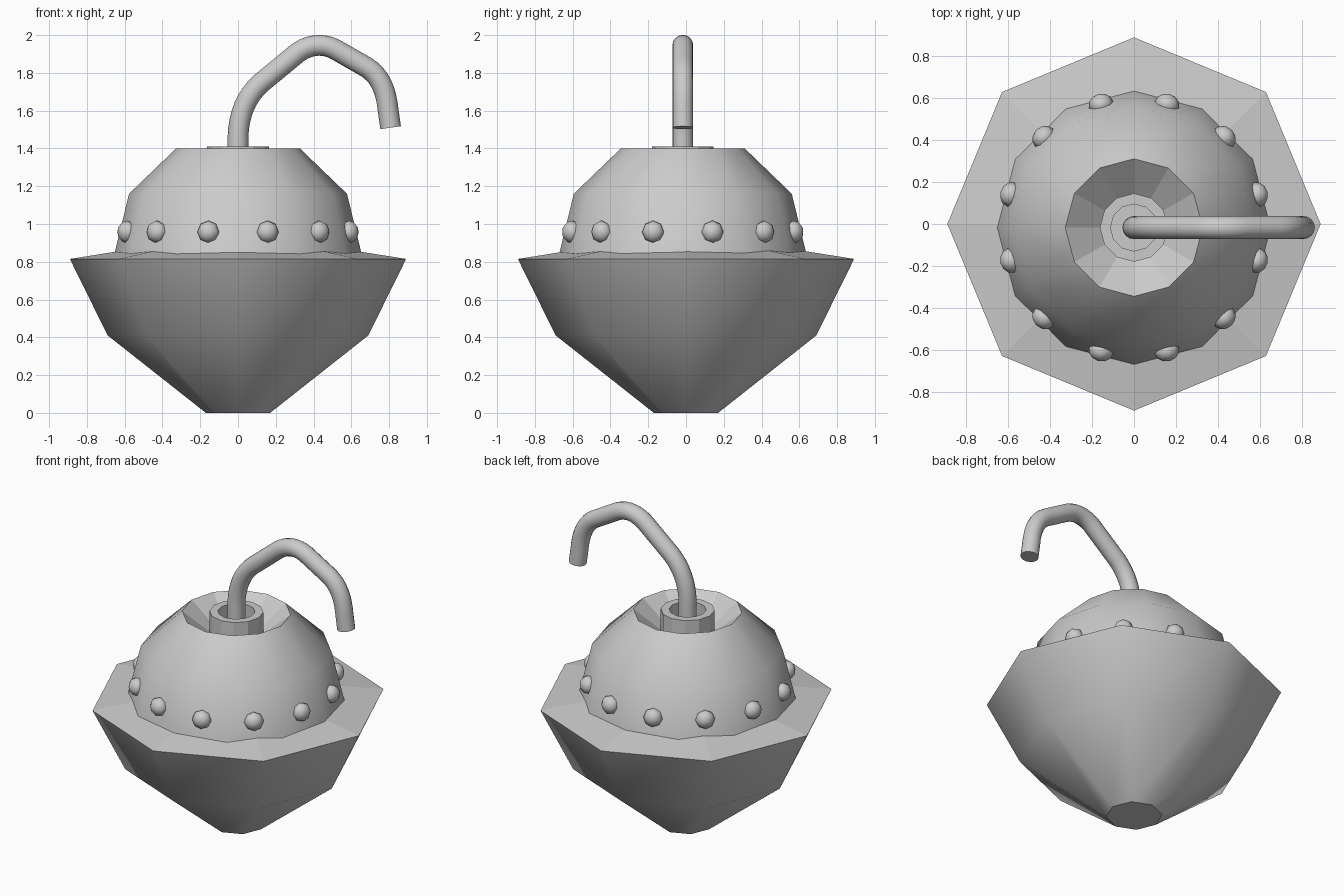
import bpy, bmesh, math
from mathutils import Vector, Matrix

if "Cube" in bpy.data.objects:
    bpy.data.objects.remove(bpy.data.objects["Cube"])

YC = -0.017  # upper parts sit slightly toward the front


def lathe(name, profile, sides, y=0.0, sharp=(), flat=(), caps=(True, True)):
    """Revolve (radius, z) points; sharp = ring indices, flat = band indices."""
    bm = bmesh.new()
    rings = []
    for r, z in profile:
        rings.append([bm.verts.new((r * math.cos(a), r * math.sin(a) + y, z))
                      for a in (2 * math.pi * i / sides for i in range(sides))])
    for b in range(len(rings) - 1):
        for i in range(sides):
            j = (i + 1) % sides
            f = bm.faces.new((rings[b][i], rings[b][j], rings[b + 1][j], rings[b + 1][i]))
            f.smooth = b not in flat
    if caps[0]:
        bm.faces.new(rings[0][::-1])
    if caps[1]:
        bm.faces.new(rings[-1])
    for k in sharp:
        for i in range(sides):
            e = bm.edges.get((rings[k][i], rings[k][(i + 1) % sides]))
            if e:
                e.smooth = False
    return finish(name, bm)


def finish(name, bm):
    me = bpy.data.meshes.new(name)
    bm.to_mesh(me)
    bm.free()
    ob = bpy.data.objects.new(name, me)
    bpy.context.collection.objects.link(ob)
    return ob


# Eight-sided lower body with a gently sloped top
lathe("lower_body", [(0.17, 0), (0.69, 0.41), (0.89, 0.815), (0.5, 0.877)], 8,
      sharp=(0, 2, 3), flat=(2,))

# Twelve-sided dome with a funnel sunk in its top
lathe("dome", [(0.662, 0.81), (0.65, 0.86), (0.577, 1.16), (0.328, 1.4), (0.14, 1.25)], 12,
      y=YC, sharp=(0, 3, 4), flat=(3,))

# Collar around the hook, hollow inside
lathe("collar", [(0.163, 1.23), (0.163, 1.41), (0.112, 1.41), (0.112, 1.28)], 12,
      y=YC, sharp=(0, 1, 2, 3), flat=(0, 1, 2))

# Rivets at the middle of each dome face
bm = bmesh.new()
for i in range(12):
    a = math.radians(15 + 30 * i)
    m = (Matrix.Translation((0.608 * math.cos(a), 0.608 * math.sin(a) + YC, 0.958))
         @ Matrix.Rotation(a, 4, 'Z') @ Matrix.Rotation(math.pi / 2, 4, 'Y')
         @ Matrix.Diagonal((1, 1, 0.85, 1)))
    bmesh.ops.create_uvsphere(bm, u_segments=8, v_segments=6, radius=0.06, matrix=m)
for f in bm.faces:
    f.smooth = True
finish("rivets", bm)

# Hook path: straight runs joined by rounded corners (start, corner, end)
corners = [((0, 1.46), (0.005, 1.64), (0.12, 1.745)),
           ((0.32, 1.91), (0.43, 1.982), (0.54, 1.91)),
           ((0.68, 1.83), (0.78, 1.77), (0.795, 1.6))]
path = [Vector((0, 1.25))]
for a, b, c in corners:
    a, b, c = Vector(a), Vector(b), Vector(c)
    for k in range(9):
        t = k / 8
        path.append(a * (1 - t) ** 2 + b * 2 * t * (1 - t) + c * t * t)
path.append(Vector((0.808, 1.51)))

# Hook: round tube swept along the path in the XZ plane
bm = bmesh.new()
N, R = 16, 0.055
prev = first = None
for i, p in enumerate(path):
    d = (path[min(i + 1, len(path) - 1)] - path[max(i - 1, 0)]).normalized()
    side = Vector((d.y, 0, -d.x))
    ring = []
    for k in range(N):
        a = 2 * math.pi * k / N
        ring.append(bm.verts.new(Vector((p.x, YC, p.y)) + side * R * math.cos(a)
                                 + Vector((0, R * math.sin(a), 0))))
    if prev:
        for k in range(N):
            j = (k + 1) % N
            bm.faces.new((prev[k], prev[j], ring[j], ring[k])).smooth = True
    first = first or ring
    prev = ring
for cap in (first[::-1], prev):
    f = bm.faces.new(cap)
    for e in f.edges:
        e.smooth = False
bmesh.ops.recalc_face_normals(bm, faces=bm.faces)
finish("hook", bm)
